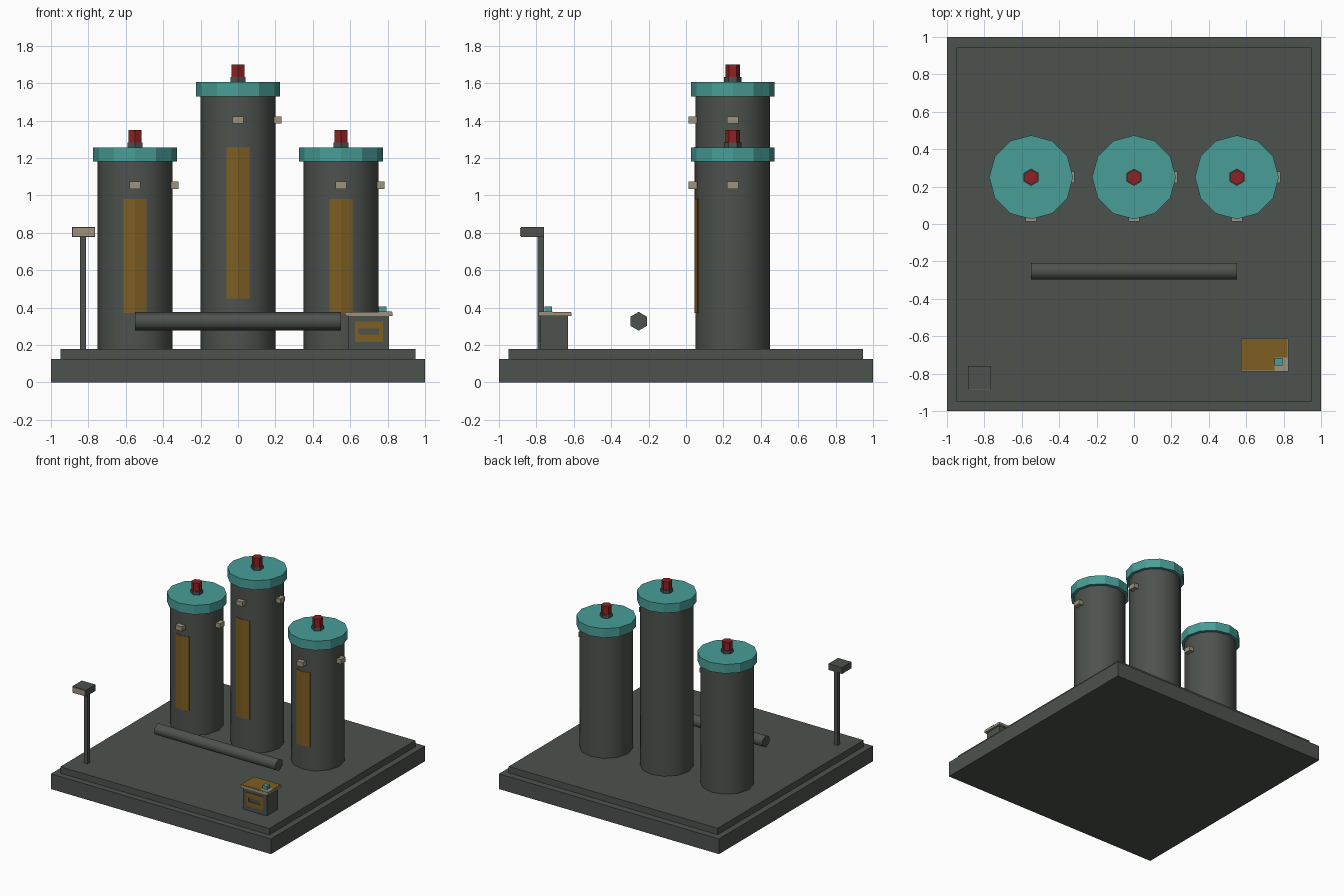
import bpy
import bmesh
from math import pi, sin, cos, radians
from mathutils import Matrix

if "Cube" in bpy.data.objects:
    bpy.data.objects.remove(bpy.data.objects["Cube"])


def material(name, rgb):
    m = bpy.data.materials.new(name)
    m.use_nodes = True
    m.diffuse_color = (*rgb, 1)
    m.node_tree.nodes["Principled BSDF"].inputs["Base Color"].default_value = (*rgb, 1)
    return m


GREY = material("dark grey", (0.075, 0.085, 0.076))
TEAL = material("teal", (0.065, 0.34, 0.31))
RED = material("deep red", (0.27, 0.015, 0.017))
OCHRE = material("ochre", (0.21, 0.11, 0.016))
BEIGE = material("beige", (0.34, 0.295, 0.21))


def finish(name, bm, mat, smooth=False):
    bmesh.ops.recalc_face_normals(bm, faces=bm.faces)
    mesh = bpy.data.meshes.new(name)
    bm.to_mesh(mesh)
    bm.free()
    mesh.materials.append(mat)
    ob = bpy.data.objects.new(name, mesh)
    bpy.context.collection.objects.link(ob)
    if smooth:
        bpy.ops.object.select_all(action='DESELECT')
        ob.select_set(True)
        bpy.context.view_layer.objects.active = ob
        bpy.ops.object.shade_smooth_by_angle(angle=radians(65 if smooth == "hex" else 40))
    return ob


def box(name, mat, x, y, z):
    """Box from (min, max) ranges on each axis."""
    bm = bmesh.new()
    size = [r[1] - r[0] for r in (x, y, z)]
    mid = [sum(r) / 2 for r in (x, y, z)]
    bmesh.ops.create_cube(bm, size=1,
                          matrix=Matrix.Translation(mid) @ Matrix.Diagonal((*size, 1)))
    return finish(name, bm, mat)


def prism(name, mat, x, y, z0, z1, r, sides, top=None, turn=0, smooth=False):
    """Upright prism or cone with a vertex on the +x axis before turning."""
    bm = bmesh.new()
    rings = [[bm.verts.new((x + q * cos(turn + 2 * pi * i / sides),
                            y + q * sin(turn + 2 * pi * i / sides), h))
              for i in range(sides)] for q, h in ((r, z0), (top or r, z1))]
    bm.faces.new(rings[0])
    bm.faces.new(rings[1])
    for i in range(sides):
        j = (i + 1) % sides
        bm.faces.new((rings[0][i], rings[0][j], rings[1][j], rings[1][i]))
    return finish(name, bm, mat, smooth)


def stripe(name, x, y, r, half, z0, z1):
    """Thin panel folded around the front edge of a tank."""
    bm = bmesh.new()
    back = half * sin(pi / 12) / cos(pi / 12)
    outline = [(-half, back), (0, 0), (half, back)]
    rows = [[bm.verts.new((x + dx, y - r + dy - d, z)) for dx, dy in outline]
            for d in (0.004, -0.004) for z in (z0, z1)]
    f0, f1, b0, b1 = rows
    for i in range(2):
        for lo, hi in ((f0, f1), (b0, b1), (f0, b0), (f1, b1)):
            bm.faces.new((lo[i], lo[i + 1], hi[i + 1], hi[i]))
    for i in (0, 2):
        bm.faces.new((f0[i], f1[i], b1[i], b0[i]))
    finish(name, bm, OCHRE)


# Stepped platform
box("platform_base", GREY, (-1, 1), (-1, 1), (0, 0.125))
box("platform_deck", GREY, (-0.95, 0.95), (-0.95, 0.945), (0.125, 0.178))

# Three tanks with caps, beacons, gauge stripes and sensors
TY, R = 0.25, 0.2
for label, x, top, lo, hi in (("right", -0.55, 1.18, 0.37, 0.98),
                              ("middle", 0, 1.53, 0.45, 1.26),
                              ("left", 0.55, 1.18, 0.37, 0.98)):
    prism(label + "_tank", GREY, x, TY, 0.178, top, R, 12, smooth=True)
    prism(label + "_tank_cap", TEAL, x, TY, top, top + 0.075, 0.224, 12)
    prism(label + "_beacon_neck", GREY, x, TY, top + 0.075, top + 0.102, 0.046, 6, turn=pi / 2)
    prism(label + "_beacon", RED, x, TY, top + 0.102, top + 0.17, 0.04, 6, turn=pi / 2)
    stripe(label + "_gauge_stripe", x, TY, R, 0.062, lo, hi)
    s = (top - 0.145, top - 0.107)
    box(label + "_front_sensor", BEIGE, (x - 0.03, x + 0.03), (TY - R - 0.036, TY - R + 0.02), s)
    box(label + "_side_sensor", BEIGE, (x + R - 0.02, x + R + 0.032), (TY - 0.03, TY + 0.03), s)

# Horizontal pipe in front of the tanks
pipe = prism("pipe", GREY, 0, 0, -0.55, 0.55, 0.05, 6, smooth="hex")
pipe.data.transform(Matrix.Translation((0, -0.253, 0.327)) @ Matrix.Rotation(pi / 2, 4, 'Y'))

# Lamp post with a lit front
box("lamp_post", GREY, (-0.846, -0.812), (-0.793, -0.76), (0.178, 0.78))
box("lamp_head", GREY, (-0.887, -0.764), (-0.883, -0.76), (0.778, 0.83))
box("lamp_front", BEIGE, (-0.883, -0.768), (-0.887, -0.882), (0.782, 0.826))

# Control console
box("console_body", GREY, (0.59, 0.808), (-0.78, -0.632), (0.178, 0.355))
box("console_top", BEIGE, (0.572, 0.825), (-0.788, -0.612), (0.355, 0.374))
box("console_top_panel", OCHRE, (0.576, 0.821), (-0.784, -0.616), (0.372, 0.377))
box("console_button_pad", BEIGE, (0.752, 0.823), (-0.786, -0.715), (0.372, 0.379))
box("console_button", TEAL, (0.752, 0.793), (-0.756, -0.716), (0.374, 0.406))

# Console front display frame, built from four strips
for name, px, pz in (("bottom", (0.625, 0.775), (0.217, 0.255)),
                     ("top", (0.625, 0.775), (0.287, 0.327)),
                     ("right", (0.625, 0.645), (0.255, 0.287)),
                     ("left", (0.753, 0.775), (0.255, 0.287))):
    box("display_frame_" + name, OCHRE, px, (-0.785, -0.778), pz)
